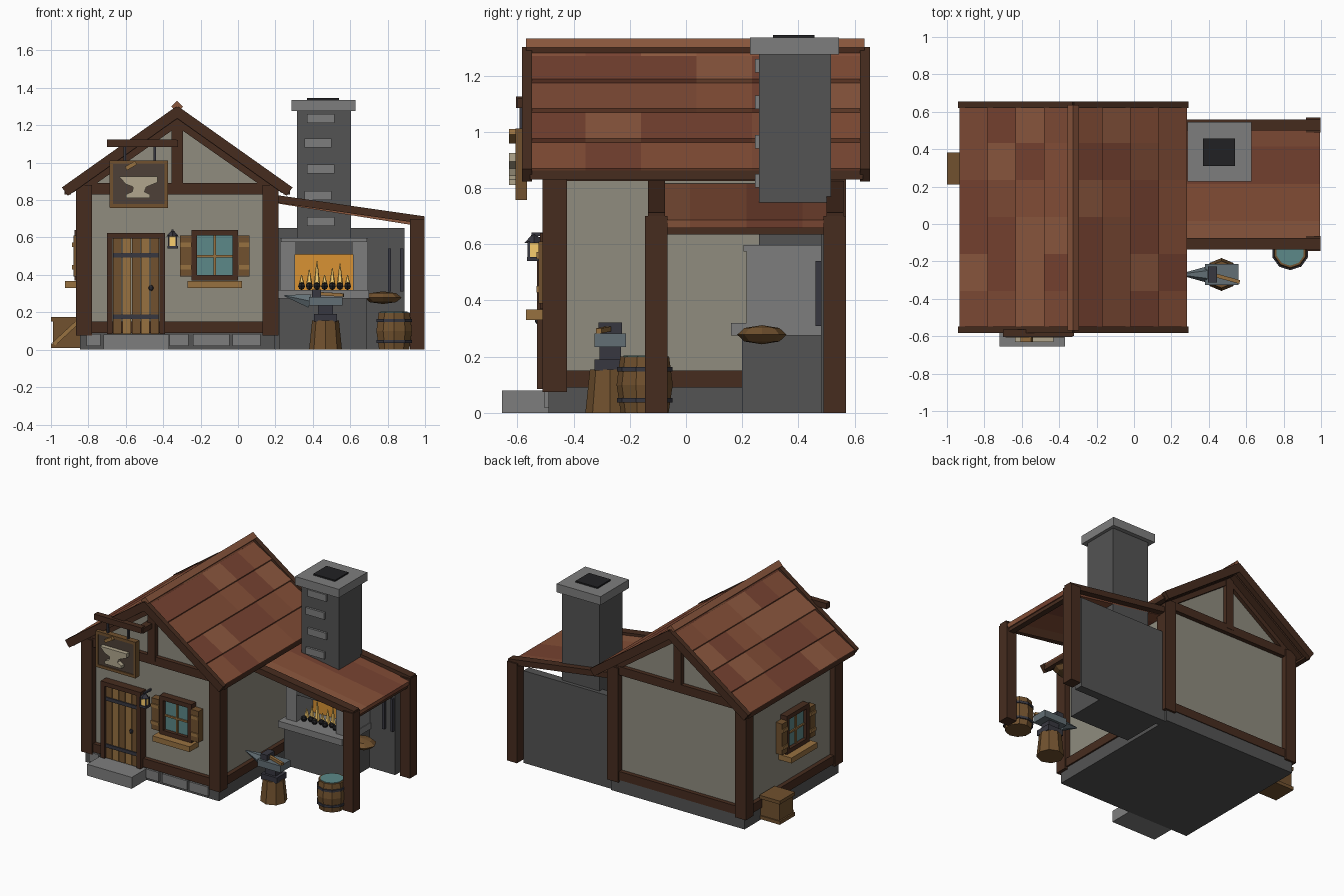
import bpy, bmesh, math, random
from mathutils import Matrix, Vector

if "Cube" in bpy.data.objects:
    bpy.data.objects.remove(bpy.data.objects["Cube"])

random.seed(4)
CX, CY = -0.325, 0.03          # house centre


def mat(name, r, g, b):
    m = bpy.data.materials.new(name)
    m.diffuse_color = [(c / 255) ** 2.2 for c in (r, g, b)] + [1]
    m.use_nodes = True
    m.node_tree.nodes["Principled BSDF"].inputs["Base Color"].default_value = m.diffuse_color
    return m


TIMBER = mat("timber", 72, 48, 36)
WOOD = mat("wood", 112, 82, 50)
TAN = mat("pale_wood", 150, 112, 66)
PLASTER = mat("plaster", 142, 139, 126)
STONE = mat("stone", 84, 84, 84)
LIGHT = mat("light_stone", 125, 125, 125)
BLACK = mat("soot", 38, 38, 40)
IRON = mat("iron", 58, 58, 66)
STEEL = mat("steel", 98, 110, 116)
GLASS = mat("glass", 92, 135, 135)
FIRE = mat("fire", 215, 145, 55)
FLAME = mat("flame", 250, 205, 110)
PANEL = mat("sign_panel", 78, 66, 58)
EMBLEM = mat("emblem", 175, 165, 140)
TILES = [mat("tile_%d" % i, *c) for i, c in enumerate(
    [(138, 88, 64), (126, 76, 56), (118, 68, 52), (132, 80, 58)])]


def finish(name, bm, m, M=None):
    bmesh.ops.recalc_face_normals(bm, faces=bm.faces)
    me = bpy.data.meshes.new(name)
    bm.to_mesh(me)
    bm.free()
    me.materials.append(m)
    ob = bpy.data.objects.new(name, me)
    bpy.context.collection.objects.link(ob)
    if M is not None:
        ob.matrix_world = M
    return ob


def box(name, x0, x1, y0, y1, z0, z1, m, M=None):
    bm = bmesh.new()
    bmesh.ops.create_cube(bm, size=1)
    bmesh.ops.scale(bm, vec=(x1 - x0, y1 - y0, z1 - z0), verts=bm.verts)
    bmesh.ops.translate(bm, vec=((x0 + x1) / 2, (y0 + y1) / 2, (z0 + z1) / 2), verts=bm.verts)
    return finish(name, bm, m, M)


def beam(name, a, b, w, h, m):
    a, b = Vector(a), Vector(b)
    d = (b - a).normalized()
    side = Vector((0, 0, 1)).cross(d)
    side = side.normalized() if side.length > 1e-4 else Vector((0, 1, 0))
    R = Matrix((d, side, d.cross(side))).transposed().to_4x4()
    L = (b - a).length / 2
    return box(name, -L, L, -w / 2, w / 2, -h / 2, h / 2, m, Matrix.Translation((a + b) / 2) @ R)


def prism(name, pts, y0, y1, m):
    bm = bmesh.new()
    f = bm.faces.new([bm.verts.new((x, y0, z)) for x, z in pts])
    ext = bmesh.ops.extrude_face_region(bm, geom=[f])["geom"]
    bmesh.ops.translate(bm, vec=(0, y1 - y0, 0), verts=[v for v in ext if isinstance(v, bmesh.types.BMVert)])
    return finish(name, bm, m)


def cone(name, x, y, z0, z1, r0, r1, n, m, M=None):
    bm = bmesh.new()
    bmesh.ops.create_cone(bm, cap_ends=True, segments=n, radius1=r0, radius2=r1, depth=z1 - z0)
    bmesh.ops.translate(bm, vec=(x, y, (z0 + z1) / 2), verts=bm.verts)
    return finish(name, bm, m, M)


def ball(name, loc, size, seg, rings, m):
    bm = bmesh.new()
    bmesh.ops.create_uvsphere(bm, u_segments=seg, v_segments=rings, radius=1)
    return finish(name, bm, m, Matrix.Translation(loc) @ Matrix.Diagonal((*size, 1)))


# House body and footing
box("foundation", CX - .52, CX + .52, -.49, .555, 0, .09, STONE)
prism("plaster_walls", [(CX - .5, .09), (CX + .5, .09), (CX + .5, .89), (CX, 1.24), (CX - .5, .89)], -.47, .53, PLASTER)
for x0, x1 in [(-.81, -.735), (-.365, -.265), (-.24, -.045), (-.03, .12)]:
    box("footing_stone", x0, x1, -.505, -.48, .02, .085, LIGHT)
box("door_step", -.72, -.37, -.655, -.48, 0, .08, LIGHT)

# Timber frame
for sx in (-1, 1):
    for sy in (-1, 1):
        x, y = CX + sx * .498, CY + sy * .497
        box("corner_post", x - .043, x + .043, y - .043, y + .043, .075, .88, TIMBER)
    x = CX + sx * .498
    for z0, z1 in ((.09, .15), (.825, .885)):
        box("side_rail", x - .033, x + .033, -.46, .52, z0, z1, TIMBER)
for sy in (-1, 1):
    y = CY + sy * .497
    for z0, z1 in ((.09, .15), (.83, .89)):
        box("end_rail", CX - .5, CX + .5, y - .033, y + .033, z0, z1, TIMBER)
    box("king_post", CX - .03, CX + .03, y - .035, y + .035, .86, 1.24, TIMBER)
    for sx in (-1, 1):
        beam("gable_brace", (CX + sx * .5, y, .875), (CX, y, 1.225), .06, .055, TIMBER)

# Main roof: four overlapping tile courses per slope, six patches each
Y0, Y1 = -.555, .63
for s in (-1, 1):
    def on(t, y, off):
        return (CX + s * (.6 * t + .57 * off), y, 1.295 - .425 * t + .82 * off)
    for r in range(4):
        for c in range(6):
            w = (Y1 - Y0) / 6
            y = Y0 + w * (c + .5)
            beam("roof_tile", on(r / 4, y, -.025), on((r + 1) / 4 + .01, y, -.008), w, .024, random.choice(TILES))
    beam("roof_deck", on(0, CY, -.04), on(.98, CY, -.04), 1.16, .02, TIMBER)
    for y in (-.565, .637):
        beam("barge_board", on(0, y, -.02), on(1.02, y, -.02), .036, .055, TIMBER)
    x = CX + s * .585
    box("eave_board", x - .018, x + .018, Y0, Y1, .83, .865, TIMBER)
rot = Matrix.Translation((CX, 0, 1.3)) @ Matrix.Rotation(math.pi / 4, 4, 'Y')
box("ridge_cap", -.022, .022, -.57, .635, -.022, .022, TILES[0], rot)

# Door
for i in range(5):
    x = -.668 + i * .05
    box("door_plank", x, x + .046, -.515, -.47, .085, .6, TAN if i % 2 else WOOD)
for x in (-.7, -.42):
    box("door_jamb", x, x + .03, -.53, -.46, .085, .62, TIMBER)
box("door_lintel", -.7, -.39, -.53, -.46, .595, .625, TIMBER)
for z in (.175, .505):
    box("door_strap", -.668, -.425, -.523, -.51, z - .012, z + .012, IRON)
ball("door_handle", (-.465, -.525, .33), (.013, .013, .016), 8, 5, IRON)


# Windows, outward is local -y
def window(M):
    box("window_glass", -.1, .1, -.025, .02, .38, .62, GLASS, M)
    for s in (-1, 1):
        box("window_jamb", s * .11 - .015, s * .11 + .015, -.05, .02, .37, .64, TIMBER, M)
        box("window_rail", -.125, .125, -.05, .02, .505 + s * .12 - .015, .505 + s * .12 + .015, TIMBER, M)
        box("shutter", s * .155 - .03, s * .155 + .03, -.055, -.005, .39, .61, WOOD, M)
        for z in (.44, .56):
            box("shutter_batten", s * .155 - .03, s * .155 + .03, -.062, -.05, z - .012, z + .012, TAN, M)
    box("window_mullion", -.006, .006, -.035, -.01, .38, .62, TAN, M)
    box("window_crossbar", -.1, .1, -.035, -.01, .494, .506, TAN, M)
    box("window_sill", -.145, .145, -.1, .02, .33, .368, TAN, M)


window(Matrix.Translation((-.124, -.47, 0)))
window(Matrix.Translation((CX - .5, 0, 0)) @ Matrix.Rotation(-math.pi / 2, 4, 'Z'))

# Hanging sign with anvil emblem
box("sign_arm", -.7, -.33, -.605, -.565, 1.085, 1.125, TIMBER)
box("sign_arm_bracket", -.37, -.32, -.6, -.46, 1.085, 1.12, TIMBER)
for x in (-.605, -.445):
    box("sign_hanger", x - .007, x + .007, -.592, -.578, 1, 1.09, IRON)
box("sign_panel", -.67, -.39, -.6, -.57, .775, .995, PANEL)
for z in (.768, 1.002):
    box("sign_frame_rail", -.685, -.375, -.607, -.565, z - .01, z + .01, WOOD)
for x in (-.677, -.383):
    box("sign_frame_stile", x - .009, x + .009, -.607, -.565, .76, 1.01, WOOD)
prism("sign_emblem", [(-.635, .925), (-.43, .925), (-.43, .895), (-.49, .87), (-.5, .845), (-.47, .83), (-.47, .81),
                      (-.6, .81), (-.6, .83), (-.565, .845), (-.56, .87), (-.6, .885)], -.63, -.6, EMBLEM)
beam("sign_mallet", (-.6, -.615, .968), (-.545, -.615, 1.0), .03, .022, TAN)

# Lantern by the door
box("lantern_bracket", -.356, -.344, -.55, -.47, .63, .642, IRON)
cone("lantern_roof", -.35, -.54, .605, .635, .034, .008, 4, IRON)
box("lantern_light", -.37, -.33, -.558, -.522, .555, .605, FLAME)
for sx in (-1, 1):
    for sy in (-1, 1):
        x, y = -.35 + sx * .021, -.54 + sy * .019
        box("lantern_bar", x - .004, x + .004, y - .004, y + .004, .55, .61, IRON)
box("lantern_base", -.378, -.322, -.565, -.515, .54, .555, IRON)

# Crate on the left side
box("crate", -.99, -.84, .22, .375, .01, .17, WOOD)
for z in (.02, .163):
    box("crate_band", -1, -.84, .212, .383, z - .012, z + .012, WOOD)
beam("crate_brace", (-.985, .217, .03), (-.85, .217, .155), .012, .022, TAN)

# Lean-to: posts, rafters, plank roof, back wall
for y in (-.105, .53):
    box("lean_to_post", .92, .998, y - .04, y + .04, 0, .7, TIMBER)
    beam("lean_to_rafter", (.18, y, .81), (.995, y, .693), .06, .04, TIMBER)
box("lean_to_plate", .94, .98, -.1, .53, .635, .665, TIMBER)
for i in range(6):
    y = -.085 + .1 * (i + .5)
    beam("lean_to_tile", (.18, y, .802), (.992, y, .672), .1, .03, TILES[(i * 3 + i // 2) % 4])
box("lean_to_back_wall", .19, .89, .48, .54, 0, .65, STONE)

# Forge and chimney
box("forge_base", .22, .69, .2, .49, 0, .28, STONE)
box("forge_ledge", .2, .7, .16, .49, .275, .32, LIGHT)
for x in (.225, .615):
    box("hearth_side", x, x + .08, .215, .49, .32, .595, LIGHT)
box("hearth_lintel", .3, .62, .215, .49, .51, .595, STONE)
box("hearth_glow", .3, .62, .4, .485, .32, .515, FIRE)
box("hearth_shelf", .23, .69, .205, .49, .575, .597, LIGHT)
for i in range(7):
    x = .34 + i * .041
    ball("coal", (x, .25 + .02 * (i % 2), .34), (.021, .021, .021), 6, 4, BLACK)
    cone("flame", x, .28, .335, .4 + .045 * (i % 3) * (1 - abs(i - 3) / 6), .02, .002, 5, FLAME)
box("chimney", .315, .605, .26, .515, .59, 1.28, STONE)
for i, z in enumerate((.685, .825, .965, 1.105, 1.235)):
    x = .355 + .015 * ((i + 1) % 2)
    box("chimney_brick", x, x + .145, .245, .27, z - .024, z + .024, LIGHT)
box("chimney_cap", .285, .627, .228, .545, 1.275, 1.335, LIGHT)
box("chimney_flue", .37, .54, .31, .458, 1.3, 1.345, BLACK)

# Bellows and hanging tools
ball("bellows", (.775, .27, .278), (.1, .088, .034), 8, 4, WOOD)
beam("bellows_nozzle", (.66, .3, .285), (.72, .28, .28), .03, .03, IRON)
for x in (.81, .875):
    box("hanging_tool", x - .009, x + .009, .46, .482, .31, .54, IRON)

# Anvil on a stump, with hammer
AX, AY = .468, -.27
cone("stump", AX, AY, 0, .155, .088, .072, 8, WOOD)
box("anvil_foot", AX - .062, AX + .062, AY - .055, AY + .055, .15, .19, IRON)
box("anvil_waist", AX - .04, AX + .04, AY - .038, AY + .038, .19, .24, IRON)
box("anvil_body", .38, .56, AY - .056, AY + .056, .235, .283, STEEL)
horn = Matrix.Translation((.385, AY, .26)) @ Matrix.Rotation(math.radians(-78), 4, 'Y')
cone("anvil_horn", 0, 0, 0, .14, .042, .004, 6, STEEL, horn)
box("hammer_head", .395, .445, AY - .042, AY + .042, .283, .322, IRON)
beam("hammer_handle", (.42, AY, .3), (.565, AY - .04, .292), .02, .018, TAN)

# Water barrel
BX, BY = .835, -.147
cone("barrel_lower", BX, BY, 0, .1, .085, .1, 10, WOOD)
cone("barrel_upper", BX, BY, .1, .2, .1, .087, 10, WOOD)
for z in (.045, .155):
    cone("barrel_hoop", BX, BY, z - .008, z + .008, .099, .099, 10, IRON)
cone("barrel_water", BX, BY, .19, .204, .076, .076, 10, GLASS)
